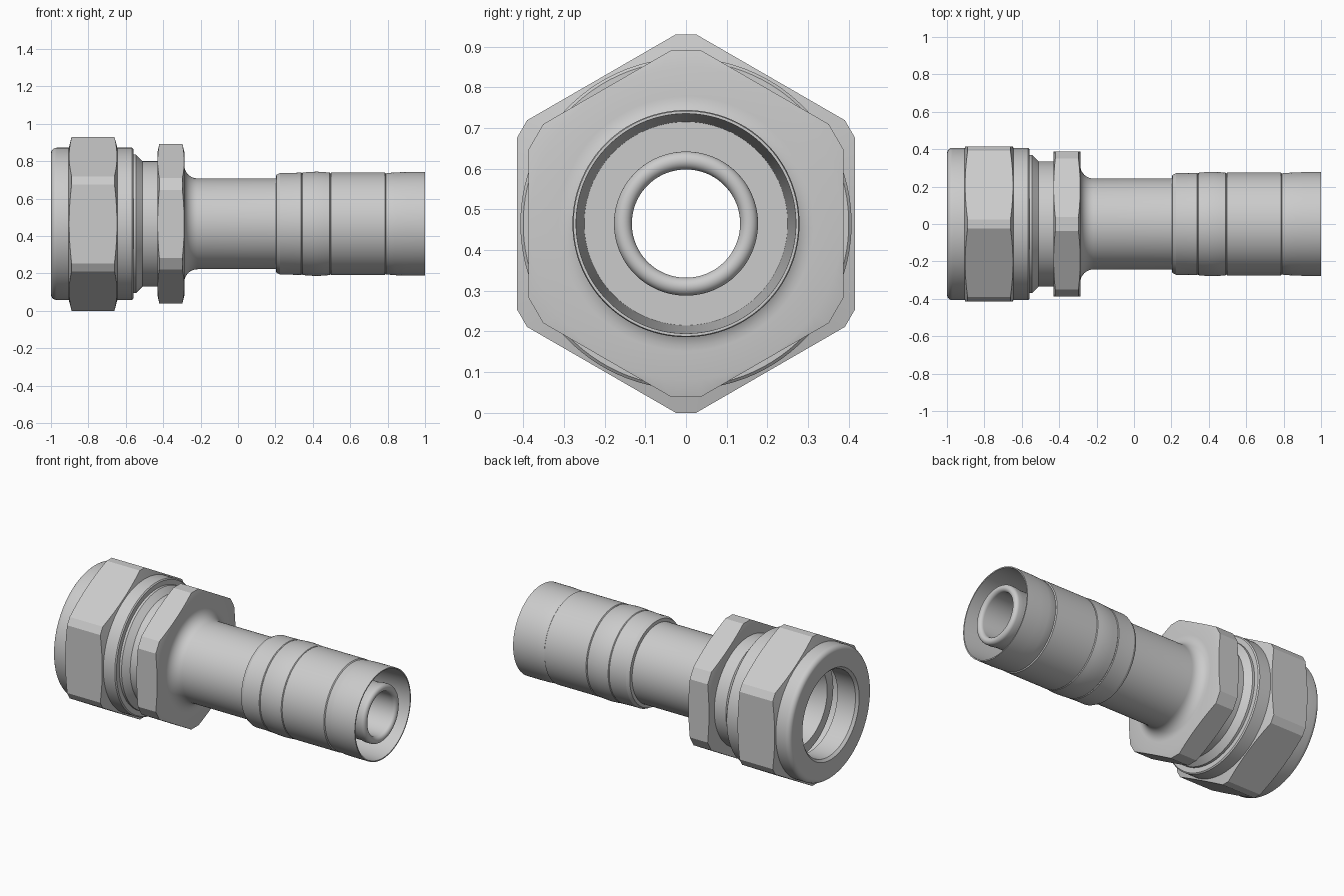
import bpy, bmesh, math

if "Cube" in bpy.data.objects:
    bpy.data.objects.remove(bpy.data.objects["Cube"])

AXIS_Z = 0.465
SEG = 96


def arc(cx, cr, rad, a0, a1, n=8):
    """Points (x, radius) along an arc in the profile plane, degrees."""
    return [(cx + rad * math.cos(math.radians(a0 + (a1 - a0) * i / n)),
             cr + rad * math.sin(math.radians(a0 + (a1 - a0) * i / n)))
            for i in range(n + 1)]


def finish(name, bm):
    bmesh.ops.recalc_face_normals(bm, faces=bm.faces)
    mesh = bpy.data.meshes.new(name)
    bm.to_mesh(mesh)
    bm.free()
    obj = bpy.data.objects.new(name, mesh)
    bpy.context.collection.objects.link(obj)
    return obj


def select(obj):
    bpy.ops.object.select_all(action='DESELECT')
    obj.select_set(True)
    bpy.context.view_layer.objects.active = obj


def smooth(obj):
    select(obj)
    bpy.ops.object.shade_smooth_by_angle(angle=math.radians(18))


def lathe(name, profile):
    """Revolve a closed (x, radius) profile around the fitting's axis."""
    bm = bmesh.new()
    rings = []
    for i in range(SEG):
        a = 2 * math.pi * (i + 0.5) / SEG
        rings.append([bm.verts.new((x, r * math.cos(a), AXIS_Z + r * math.sin(a)))
                      for x, r in profile])
    n = len(profile)
    for i in range(SEG):
        p, q = rings[i], rings[(i + 1) % SEG]
        for j in range(n):
            k = (j + 1) % n
            bm.faces.new((p[j], p[k], q[k], q[j]))
    return finish(name, bm)


def cut_hex(obj, flat, tip):
    """Keep only what lies inside a hexagonal bar with trimmed corners."""
    w = (flat / math.cos(math.pi / 6) - tip) * math.tan(math.pi / 3)
    rad, da = math.hypot(tip, w), math.atan2(w, tip)
    bm = bmesh.new()
    ring = []
    for i in range(6):
        for s in (-1, 1):
            a = math.pi / 2 + i * math.pi / 3 + s * da
            ring.append(bm.verts.new((-1.2, rad * math.cos(a), AXIS_Z + rad * math.sin(a))))
    face = bm.faces.new(ring)
    ext = bmesh.ops.extrude_face_region(bm, geom=[face])
    bmesh.ops.translate(bm, vec=(2.4, 0, 0),
                        verts=[v for v in ext['geom'] if isinstance(v, bmesh.types.BMVert)])
    bar = finish("hex_cutter", bm)
    bar.hide_render = True
    select(obj)
    mod = obj.modifiers.new("hex", 'BOOLEAN')
    mod.operation = 'INTERSECT'
    mod.solver = 'EXACT'
    mod.object = bar
    bpy.ops.object.modifier_apply(modifier=mod.name)
    bpy.data.objects.remove(bar)


# Union nut: round collars either side of a chamfered hexagon
nut = lathe("union_nut",
            arc(-0.97, 0.377, 0.03, 180, 90)
            + [(-0.905, 0.407), (-0.875, 0.52), (-0.675, 0.52), (-0.645, 0.407),
               (-0.566, 0.407), (-0.56, 0.40), (-0.56, 0.345), (-0.82, 0.345),
               (-0.86, 0.265), (-0.985, 0.265), (-1.0, 0.28)])
cut_hex(nut, 0.415, 0.465)
smooth(nut)

# Body: cone seat, threaded end, shoulder, hexagon, neck and hose nipple in one turned piece
body = lathe("body",
             [(-0.80, 0.25), (-0.80, 0.31), (-0.77, 0.335), (-0.56, 0.335),
              (-0.56, 0.37), (-0.545, 0.37), (-0.51, 0.335), (-0.43, 0.335),
              (-0.43, 0.385), (-0.405, 0.50), (-0.315, 0.50), (-0.287, 0.385)]
             + arc(-0.217, 0.313, 0.07, 180, 270)
             + [(0.35, 0.243), (0.35, 0.172), (0.92, 0.172), (0.945, 0.177)]
             + arc(0.975, 0.155, 0.022, 90, -90, 12)
             + [(-0.50, 0.133)])
cut_hex(body, 0.387, 0.426)
smooth(body)

# Crimp sleeve: thin shell with a closed collar, a low bulge and two grooves
sleeve = lathe("crimp_sleeve",
               [(0.20, 0.23), (0.205, 0.262), (0.225, 0.272), (0.28, 0.272),
                (0.338, 0.274), (0.342, 0.270), (0.346, 0.274)]
               + [(0.38, 0.277), (0.42, 0.279), (0.46, 0.277), (0.49, 0.274),
                  (0.494, 0.269), (0.498, 0.275), (0.785, 0.275), (0.79, 0.269),
                  (0.795, 0.271), (0.84, 0.275), (0.90, 0.277), (1.0, 0.277),
                  (1.0, 0.270), (0.36, 0.250), (0.36, 0.165), (0.30, 0.165),
                  (0.30, 0.23)])
smooth(sleeve)
